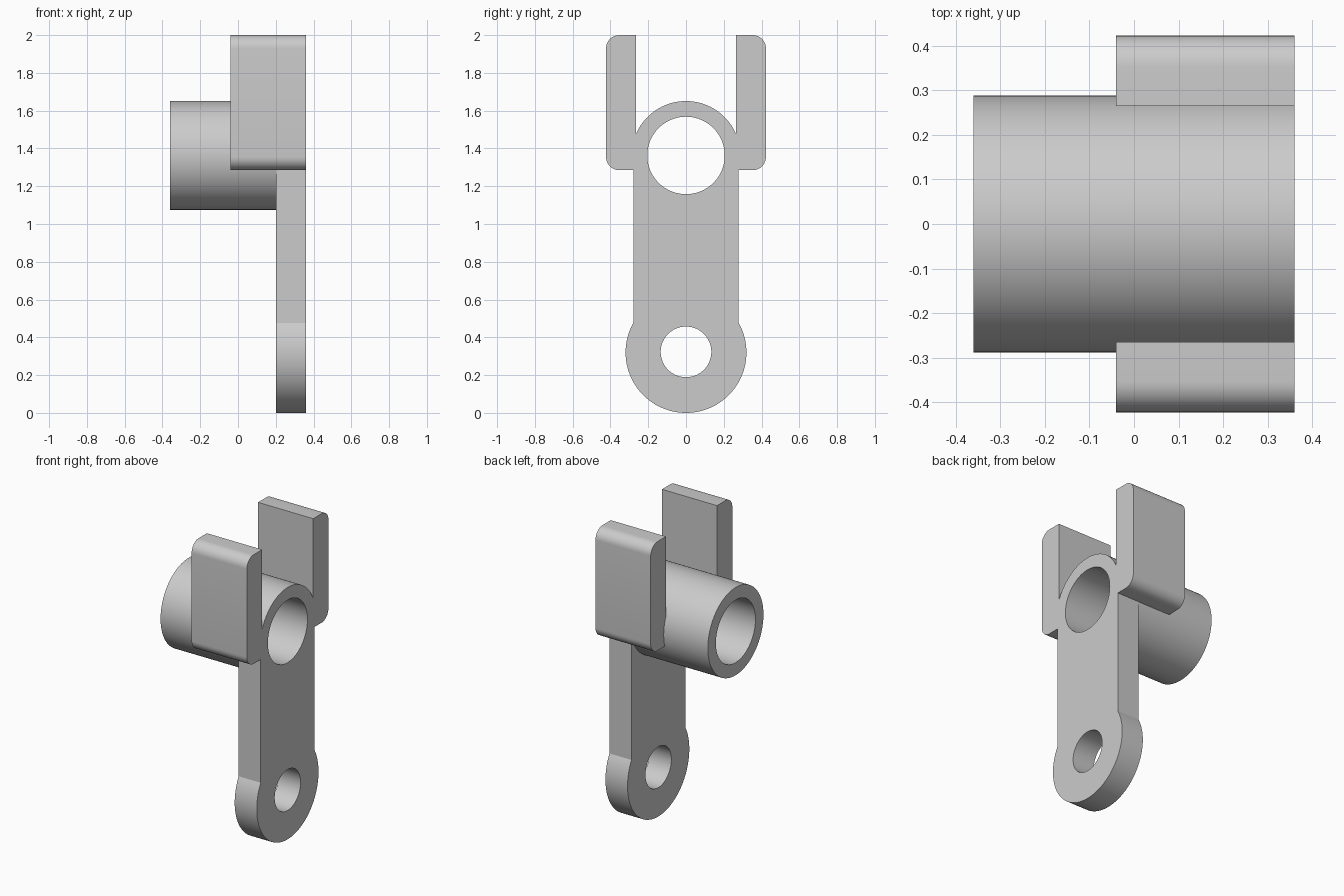
import bpy, bmesh, math

if "Cube" in bpy.data.objects:
    bpy.data.objects.remove(bpy.data.objects["Cube"])

grey = bpy.data.materials.new("light grey")
grey.diffuse_color = (0.6, 0.6, 0.6, 1)
grey.use_nodes = True
grey.node_tree.nodes["Principled BSDF"].inputs["Base Color"].default_value = grey.diffuse_color


def extrude_x(name, profile, x0, x1):
    """Solid made by sweeping a (y, z) outline from x0 to x1."""
    bm = bmesh.new()
    face = bm.faces.new([bm.verts.new((x0, y, z)) for y, z in profile])
    geom = bmesh.ops.extrude_face_region(bm, geom=[face])["geom"]
    moved = [v for v in geom if isinstance(v, bmesh.types.BMVert)]
    bmesh.ops.translate(bm, verts=moved, vec=(x1 - x0, 0, 0))
    bmesh.ops.recalc_face_normals(bm, faces=bm.faces)
    mesh = bpy.data.meshes.new(name)
    bm.to_mesh(mesh)
    bm.free()
    mesh.materials.append(grey)
    obj = bpy.data.objects.new(name, mesh)
    bpy.context.collection.objects.link(obj)
    return obj


def arc(cy, cz, r, a0, a1, n):
    angles = [math.radians(a0 + (a1 - a0) * i / n) for i in range(n + 1)]
    return [(cy + r * math.cos(a), cz + r * math.sin(a)) for a in angles]


def circle(cz, r, n=96):
    return arc(0, cz, r, 0, 360, n)[:-1]


def combine(target, tool, operation):
    mod = target.modifiers.new(operation.lower(), 'BOOLEAN')
    mod.operation, mod.object, mod.solver = operation, tool, 'EXACT'
    bpy.context.view_layer.objects.active = target
    bpy.ops.object.modifier_apply(modifier=mod.name)
    bpy.data.objects.remove(tool)


TUBE_Z, EYE_Z, BACK, FRONT = 1.363, 0.32, 0.2, 0.36

# Arm: straight strip running into a round eye at the bottom
half = 0.279
a = math.degrees(math.acos(half / 0.32))
outline = [(half, TUBE_Z), (-half, TUBE_Z)] + arc(0, EYE_Z, 0.32, 180 - a, 360 + a, 72)
bracket = extrude_x("lever_bracket", outline, BACK, FRONT)

# Tube boss
combine(bracket, extrude_x("tube", circle(TUBE_Z, 0.288), -0.36, FRONT), 'UNION')

# Two upright prongs with rounded outer corners
r, inner, outer, low, high = 0.07, 0.265, 0.423, 1.285, 2.0
prong = ([(inner, low)] + arc(outer - r, low + r, r, -90, 0, 10)
         + arc(outer - r, high - r, r, 0, 90, 10) + [(inner, high)])
for side in (-1, 1):
    shape = [(side * y, z) for y, z in prong]
    combine(bracket, extrude_x("prong", shape, -0.04, FRONT), 'UNION')

# Bores through the tube and the eye
for z, radius in ((TUBE_Z, 0.205), (EYE_Z + 0.003, 0.134)):
    combine(bracket, extrude_x("bore", circle(z, radius), -0.5, 0.5), 'DIFFERENCE')

# Smooth curved walls, sharp edges
bracket.select_set(True)
bpy.context.view_layer.objects.active = bracket
bpy.ops.object.shade_smooth_by_angle(angle=math.radians(25))
